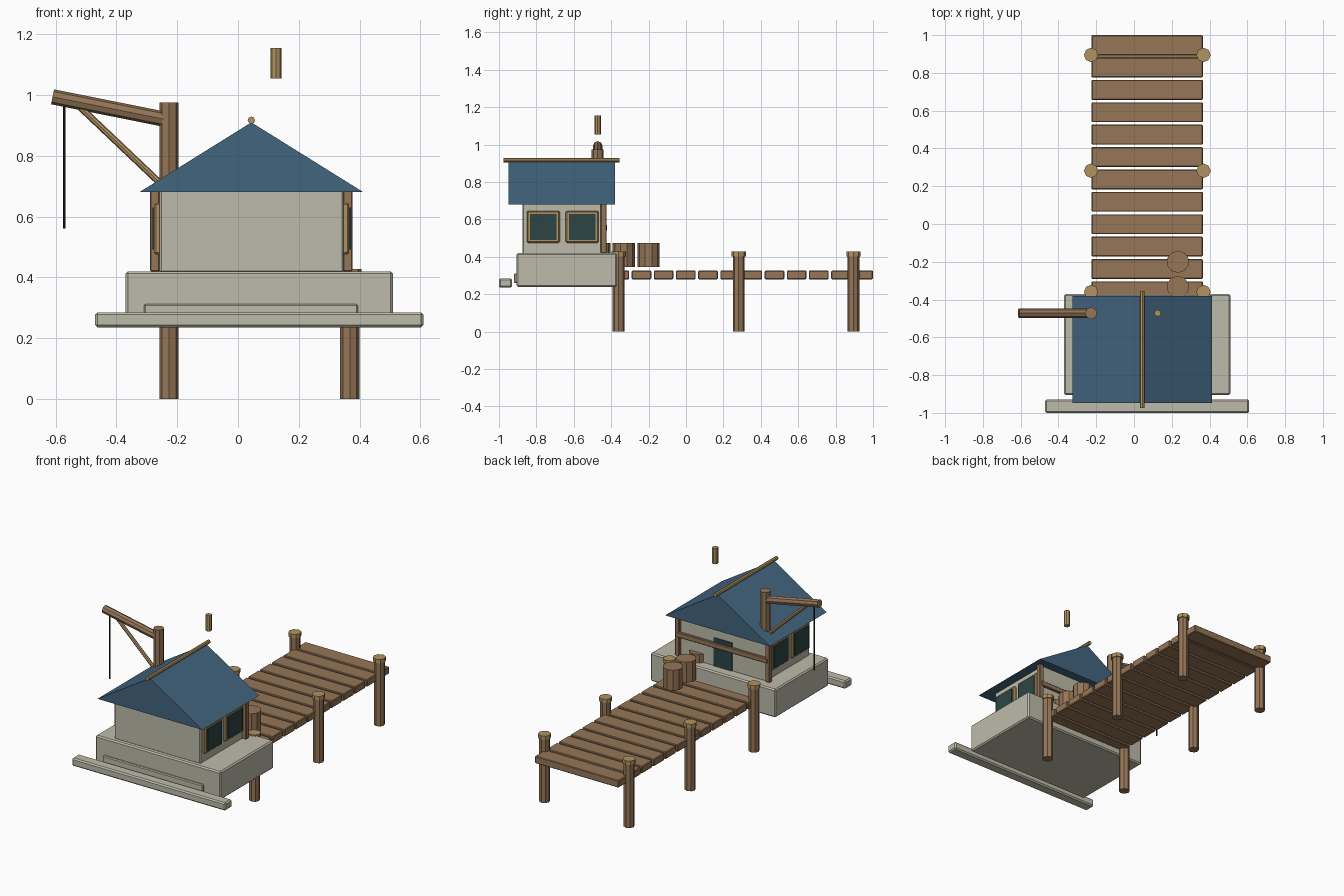
import bpy
from math import pi
from mathutils import Vector

old = bpy.data.objects.get("Cube")
if old:
    bpy.data.objects.remove(old, do_unlink=True)


def material(name, *rgb):
    mat = bpy.data.materials.new(name)
    mat.use_nodes = True
    mat.diffuse_color = (*rgb, 1)
    mat.node_tree.nodes["Principled BSDF"].inputs["Base Color"].default_value = (*rgb, 1)
    return mat


PLASTER = material("pale plaster", 0.51, 0.50, 0.40)
BLUE = material("blue roof", 0.055, 0.13, 0.21)
WOOD = material("brown wood", 0.30, 0.18, 0.095)
TAN = material("tan wood", 0.44, 0.29, 0.12)
GLASS = material("dark glass", 0.025, 0.06, 0.06)
ROPE = material("black rope", 0.012, 0.014, 0.012)


def box(name, mat, x, y, z, bevel=0.0):
    """Box from (min, max) ranges along each axis."""
    spans = (x, y, z)
    bpy.ops.mesh.primitive_cube_add(size=1, location=[(a + b) / 2 for a, b in spans])
    ob = bpy.context.object
    ob.name = name
    ob.scale = [b - a for a, b in spans]
    bpy.ops.object.transform_apply(location=False, rotation=False, scale=True)
    ob.data.materials.append(mat)
    if bevel:
        mod = ob.modifiers.new("soft edges", 'BEVEL')
        mod.width = bevel
        mod.segments = 1
    return ob


def pole(name, mat, start, end, radius, sides=8):
    """Straight faceted pole between two points."""
    a, b = Vector(start), Vector(end)
    axis = b - a
    bpy.ops.mesh.primitive_cylinder_add(vertices=sides, radius=radius, depth=axis.length,
                                        location=(a + b) / 2)
    ob = bpy.context.object
    ob.name = name
    ob.rotation_mode = 'QUATERNION'
    ob.rotation_quaternion = axis.to_track_quat('Z', 'Y')
    ob.data.materials.append(mat)
    return ob


# Foundation with front step and kerb
box("foundation", PLASTER, (-0.37, 0.51), (-0.905, -0.37), (0.24, 0.42), 0.008)
box("front_step", PLASTER, (-0.31, 0.395), (-0.92, -0.90), (0.26, 0.312), 0.005)
box("front_kerb", PLASTER, (-0.47, 0.61), (-1.0, -0.93), (0.235, 0.285), 0.008)

# House walls
WEST, EAST, BACK = -0.258, 0.348, -0.437
box("house_walls", PLASTER, (WEST, EAST), (-0.875, BACK), (0.415, 0.69), 0.006)

# Solid gabled roof
profile = [(-0.325, 0.68), (0.413, 0.68), (0.044, 0.91)]
verts = [(x, y, z) for y in (-0.948, -0.38) for x, z in profile]
faces = [(0, 1, 2), (5, 4, 3), (0, 3, 4, 1), (1, 4, 5, 2), (2, 5, 3, 0)]
mesh = bpy.data.meshes.new("roof")
mesh.from_pydata(verts, [], faces)
mesh.materials.append(BLUE)
bpy.context.collection.objects.link(bpy.data.objects.new("roof", mesh))
pole("ridge_pole", TAN, (0.044, -0.975, 0.917), (0.044, -0.355, 0.917), 0.012)

# Two framed windows on each side wall
for side, wall, sign in (("right", WEST, -1), ("left", EAST, 1)):
    for label, y in (("front", -0.763), ("back", -0.555)):
        def out(depth):
            return tuple(sorted((wall - sign * 0.01, wall + sign * depth)))
        box(f"{label}_{side}_window_frame", TAN, out(0.018),
            (y - 0.088, y + 0.088), (0.475, 0.645), 0.006)
        box(f"{label}_{side}_window_glass", GLASS, out(0.024),
            (y - 0.071, y + 0.071), (0.491, 0.629))

# Back porch: door, corner posts and rail
box("back_door", GLASS, (-0.02, 0.11), (BACK - 0.005, BACK + 0.004), (0.42, 0.6))
for side, x in (("right", -0.274), ("left", 0.361)):
    box(f"{side}_porch_post", WOOD, (x - 0.015, x + 0.015), (-0.456, -0.425), (0.42, 0.685), 0.003)
box("porch_rail", WOOD, (-0.274, 0.361), (-0.445, -0.422), (0.54, 0.572), 0.003)

# Pier planks
for i in range(12):
    y = 0.947 - i * 0.1185
    box(f"plank_{i + 1}", WOOD, (-0.225, 0.364), (y - 0.0525, y + 0.0525), (0.28, 0.326), 0.004)
box("end_cross_beam", WOOD, (-0.225, 0.364), (0.875, 0.915), (0.285, 0.32))

# Pilings with caps
for side, x in (("right", -0.227), ("left", 0.368)):
    for row, y in (("near", -0.36), ("middle", 0.282), ("far", 0.895)):
        pole(f"{row}_{side}_piling", WOOD, (x, y, 0), (x, y, 0.41), 0.032)
        pole(f"{row}_{side}_cap", TAN, (x, y, 0.403), (x, y, 0.428), 0.038)

# Row of barrels
for i, y in enumerate((-0.2, -0.333, -0.463)):
    pole(f"barrel_{i + 1}", WOOD, (0.232, y, 0.345), (0.232, y, 0.475), 0.059, 10)

# Crane
CY = -0.472
pole("crane_post", WOOD, (-0.227, CY, 0.43), (-0.227, CY, 0.975), 0.032)
pole("crane_boom", WOOD, (-0.61, CY, 0.994), (-0.225, CY, 0.917), 0.025)
pole("crane_brace", TAN, (-0.525, CY, 0.965), (-0.23, CY, 0.685), 0.011)
pole("crane_rope", ROPE, (-0.572, CY, 0.56), (-0.572, CY, 0.98), 0.005, 6)

# Chimney pipe above the roof
pole("chimney_pipe", TAN, (0.125, -0.472, 1.055), (0.125, -0.472, 1.155), 0.018)
